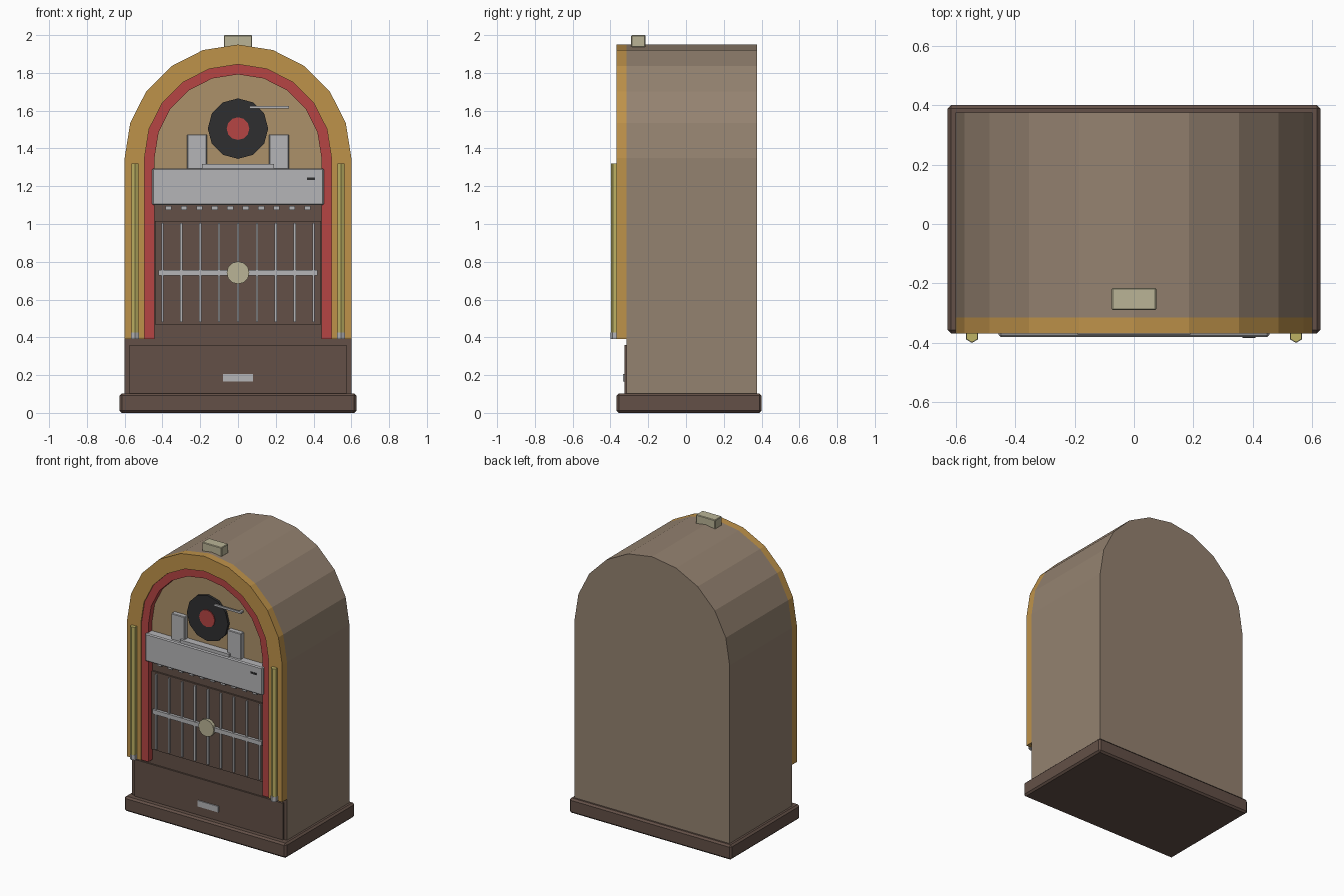
import bpy, bmesh, math

if "Cube" in bpy.data.objects:
    bpy.data.objects.remove(bpy.data.objects["Cube"], do_unlink=True)


def material(name, rgb):
    """Flat colour from 8-bit sRGB."""
    lin = [((c / 255 + 0.055) / 1.055) ** 2.4 for c in rgb] + [1]
    m = bpy.data.materials.new(name)
    m.use_nodes = True
    m.diffuse_color = lin
    m.node_tree.nodes["Principled BSDF"].inputs["Base Color"].default_value = lin
    return m


WOOD = material("light wood", (148, 130, 112))
DARK = material("dark wood", (99, 80, 71))
GOLD = material("amber", (190, 146, 74))
RED = material("red", (182, 69, 68))
TAN = material("tan backboard", (172, 145, 106))
SILVER = material("silver", (181, 181, 183))
BLACK = material("black", (47, 47, 48))
CREAM = material("cream", (186, 180, 150))
TUBE = material("tube yellow", (190, 178, 100))

FRONT, SPRING = -0.315, 1.35      # cabinet front plane, height where the arch starts


def finish(name, bm, *mats):
    bmesh.ops.recalc_face_normals(bm, faces=bm.faces)
    me = bpy.data.meshes.new(name)
    bm.to_mesh(me)
    bm.free()
    for m in mats:
        me.materials.append(m)
    ob = bpy.data.objects.new(name, me)
    bpy.context.collection.objects.link(ob)
    return ob


def prism(name, pts, y0, y1, *mats):
    """Extrude an x-z outline from y0 back to y1."""
    bm = bmesh.new()
    a = [bm.verts.new((x, y0, z)) for x, z in pts]
    b = [bm.verts.new((x, y1, z)) for x, z in pts]
    bm.faces.new(a)
    bm.faces.new(b)
    for i in range(len(a)):
        j = (i + 1) % len(a)
        bm.faces.new((a[i], a[j], b[j], b[i]))
    return finish(name, bm, *mats)


def box(name, x0, x1, y0, y1, z0, z1, mat, bevel=0):
    ob = prism(name, [(x0, z0), (x1, z0), (x1, z1), (x0, z1)], y0, y1, mat)
    if bevel:
        mod = ob.modifiers.new("bevel", "BEVEL")
        mod.width, mod.segments = bevel, 1
    return ob


def disc(name, z, r, y0, y1, mat, sides=12):
    pts = [(r * math.cos(i * math.tau / sides), z + r * math.sin(i * math.tau / sides))
           for i in range(sides)]
    return prism(name, pts, y0, y1, mat)


def arch(r, bottom):
    """Round-topped outline, ten facets over the top."""
    top = [(r * math.cos(math.pi * i / 10), SPRING + r * math.sin(math.pi * i / 10))
           for i in range(11)]
    return [(r, bottom)] + top + [(-r, bottom)]


def arch_band(name, r_out, r_in, bottom, y0, y1, mat):
    """Horseshoe band between two arches."""
    bm = bmesh.new()
    rows = [[bm.verts.new((x, y, z)) for x, z in arch(r, bottom)]
            for r, y in ((r_out, y0), (r_in, y0), (r_in, y1), (r_out, y1))]
    for k in range(4):
        p, q = rows[k], rows[(k + 1) % 4]
        for i in range(len(p) - 1):
            bm.faces.new((p[i], p[i + 1], q[i + 1], q[i]))
    for end in (0, -1):
        bm.faces.new([row[end] for row in rows])
    return finish(name, bm, mat)


# Cabinet: light shell with a dark front
cabinet = prism("cabinet", arch(0.6, 0.09), FRONT, 0.375, WOOD, DARK)
for f in cabinet.data.polygons:
    f.material_index = 1 if f.normal.y < -0.9 else 0
box("base", -0.627, 0.627, -0.368, 0.4, 0, 0.103, DARK, 0.012)

# Arched trim and backboard
arch_band("amber_arch", 0.6, 0.495, 0.39, -0.368, FRONT, GOLD)
arch_band("red_arch", 0.497, 0.442, 0.39, -0.36, FRONT, RED)
prism("backboard", arch(0.444, 1.2), FRONT - 0.006, FRONT, TAN)
box("crest_block", -0.075, 0.075, -0.29, -0.215, 1.935, 2.0, CREAM, 0.004)

# Light tubes with end caps
for side, s in (("left", 1), ("right", -1)):
    for part, z0, z1, r, mat in (("tube", 0.42, 1.32, 0.022, TUBE),
                                 ("tube_cap", 0.39, 0.425, 0.024, SILVER)):
        bm = bmesh.new()
        bmesh.ops.create_cone(bm, cap_ends=True, segments=6, radius1=r, radius2=r,
                              depth=z1 - z0)
        bmesh.ops.translate(bm, verts=bm.verts, vec=(0, 0, (z0 + z1) / 2))
        # keep a corner pointing forward
        ys = max(v.co.y for v in bm.verts)
        if ys < r * 0.95:
            for v in bm.verts:
                v.co.x, v.co.y = -v.co.y, v.co.x
        bmesh.ops.translate(bm, verts=bm.verts, vec=(s * 0.545, -0.4 + 0.024, 0))
        finish(side + "_" + part, bm, mat)

# Record mechanism
disc("record", 1.505, 0.16, -0.338, FRONT, BLACK)
disc("record_label", 1.505, 0.06, -0.344, -0.33, RED)
box("tone_arm", 0.06, 0.27, -0.352, -0.342, 1.612, 1.626, SILVER)
box("tone_arm_pivot", 0.25, 0.268, -0.346, FRONT, 1.613, 1.625, SILVER)
for side, s in (("left", 1), ("right", -1)):
    xs = sorted((s * 0.165, s * 0.27))
    box(side + "_mechanism_post", xs[0], xs[1], -0.355, FRONT, 1.29, 1.475, SILVER, 0.004)
box("mechanism_shelf", -0.19, 0.19, -0.372, FRONT, 1.285, 1.317, SILVER)

# Selector console with coin slot and buttons
box("console", -0.455, 0.455, -0.38, FRONT, 1.1, 1.295, SILVER, 0.007)
box("coin_slot", 0.365, 0.408, -0.384, -0.378, 1.234, 1.246, BLACK)
for i in range(10):
    x = -0.369 + i * 0.082
    box("button_%d" % (i + 1), x - 0.016, x + 0.016, -0.345, FRONT, 1.073, 1.094, SILVER)

# Speaker grille
box("grille_panel", -0.44, 0.44, -0.326, FRONT, 0.467, 1.015, DARK)
for i in range(9):
    x = -0.4 + i * 0.1
    box("grille_bar_%d" % (i + 1), x - 0.006, x + 0.006, -0.338, -0.32, 0.48, 1.005, SILVER)
box("grille_crossbar", -0.422, 0.422, -0.345, -0.32, 0.727, 0.757, SILVER)
disc("grille_medallion", 0.742, 0.06, -0.353, -0.33, CREAM)

# Lower door
box("lower_door", -0.575, 0.575, -0.326, FRONT, 0.1, 0.36, DARK)
box("door_handle", -0.08, 0.08, -0.333, -0.32, 0.165, 0.207, SILVER)
